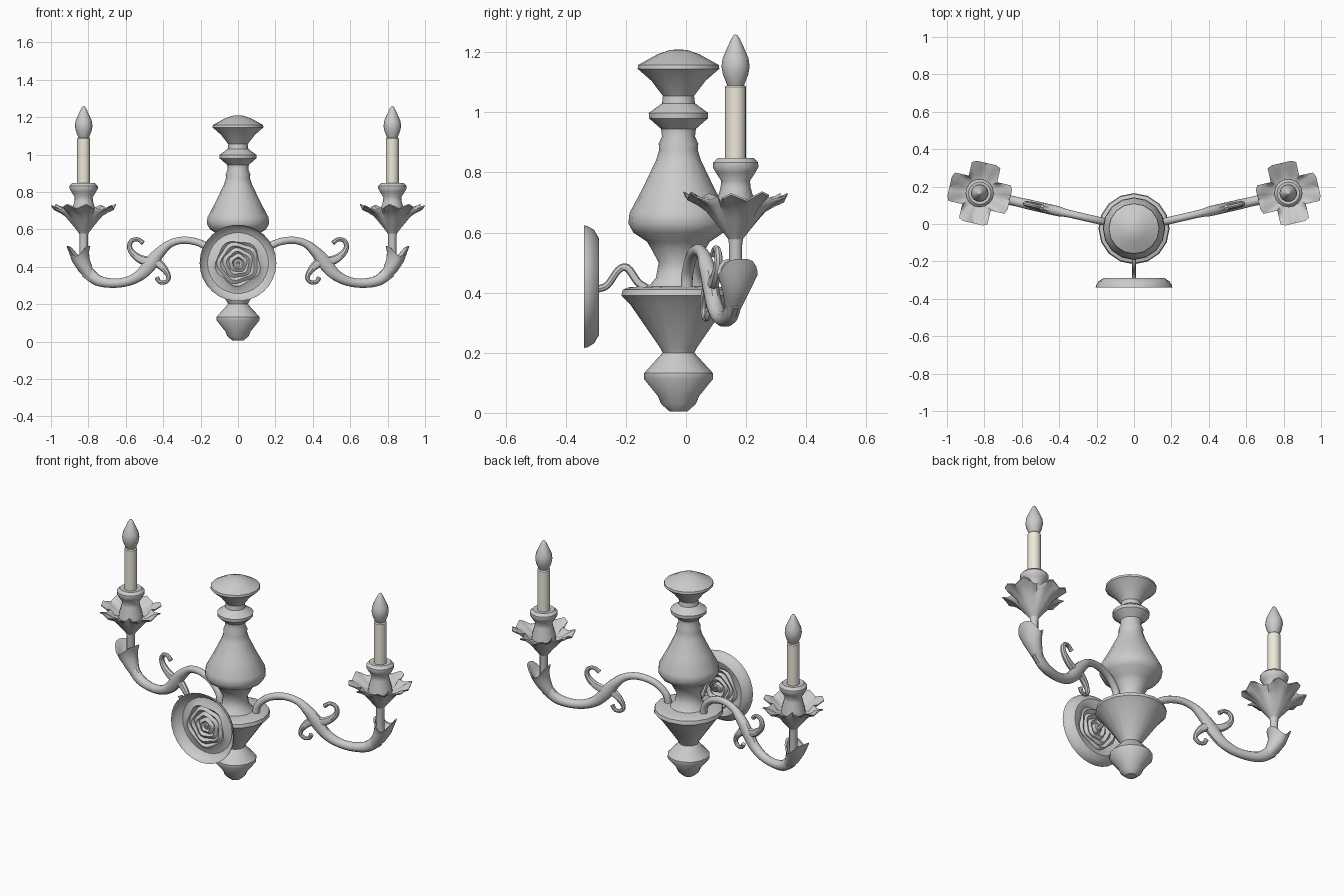
import bpy, bmesh
from math import sin, cos, pi, radians
from mathutils import Vector as V

if "Cube" in bpy.data.objects:
    bpy.data.objects.remove(bpy.data.objects["Cube"])

CY, SLOPE = -0.025, 0.23          # column centre in y, sideways sweep of the arms
CUP = V((0.825, 0.165, 0))        # candle axis
SIDE = V((-SLOPE, 1, 0)).normalized()
ARM_ANGLE = radians(13)

cream = bpy.data.materials.new("cream")
cream.diffuse_color = (0.85, 0.81, 0.70, 1)
cream.use_nodes = True
cream.node_tree.nodes["Principled BSDF"].inputs["Base Color"].default_value = cream.diffuse_color


def skin(name, rings, mirror=False, caps=True, angle=40, mat=None):
    """Bridge a list of closed rings into one object."""
    bm = bmesh.new()
    vs = [[bm.verts.new(p) for p in r] for r in rings]
    n = len(vs[0])
    for a, b in zip(vs, vs[1:]):
        for i in range(n):
            j = (i + 1) % n
            bm.faces.new((a[i], a[j], b[j], b[i]))
    if caps:
        bm.faces.new(vs[0][::-1])
        bm.faces.new(vs[-1])
    bmesh.ops.remove_doubles(bm, verts=bm.verts, dist=0.0002)
    bmesh.ops.recalc_face_normals(bm, faces=bm.faces)
    me = bpy.data.meshes.new(name)
    bm.to_mesh(me)
    bm.free()
    ob = bpy.data.objects.new(name, me)
    bpy.context.collection.objects.link(ob)
    if mat:
        me.materials.append(mat)
    bpy.ops.object.select_all(action='DESELECT')
    ob.select_set(True)
    bpy.context.view_layer.objects.active = ob
    bpy.ops.object.shade_smooth_by_angle(angle=radians(angle))
    if mirror:
        ob.modifiers.new("mirror", 'MIRROR').use_mirror_merge = False
    return ob


def lathe(name, centre, profile, seg=16, **kw):
    """Revolve (radius, z) points about a vertical axis."""
    rings = [[centre + V((r * cos(2 * pi * i / seg), r * sin(2 * pi * i / seg), z))
              for i in range(seg)] for r, z in profile]
    return skin(name, rings, **kw)


def smooth_path(pts, steps=5):
    """Catmull-Rom through tuples of any length."""
    pts = [V(p) for p in pts]
    ext = [2 * pts[0] - pts[1]] + pts + [2 * pts[-1] - pts[-2]]
    out = []
    for a, b, c, d in zip(ext, ext[1:], ext[2:], ext[3:]):
        for k in range(steps):
            t = k / steps
            out.append(0.5 * (2 * b + (c - a) * t + (2 * a - 5 * b + 4 * c - d) * t * t
                              + (3 * b - a - 3 * c + d) * t ** 3))
    return out + [pts[-1]]


def tube(name, pts, place, side, flat, seg=10, **kw):
    """Sweep along (u, z, radius) points lying in one upright plane."""
    path = smooth_path(pts)
    pos = [place(p[0], p[1]) for p in path]
    rings = []
    for i, p in enumerate(pos):
        t = (pos[min(i + 1, len(pos) - 1)] - pos[max(i - 1, 0)]).normalized()
        up, r = side.cross(t), path[i][2]
        rings.append([p + side * min(r, flat) * cos(2 * pi * k / seg)
                      + up * r * sin(2 * pi * k / seg) for k in range(seg)])
    return skin(name, rings, **kw)


def on_arm(x, z):
    return V((x, CY + SLOPE * x, z))


# turned central column
lathe("column", V((0, CY, 0)), [
    (.03, .005), (.058, .03), (.068, .055), (.115, .113), (.115, .132), (.053, .2),
    (.06, .215), (.16, .36), (.19, .39), (.185, .41), (.165, .418), (.10, .42),
    (.075, .45), (.066, .5), (.09, .545), (.105, .57), (.15, .6), (.167, .63),
    (.163, .665), (.118, .75), (.075, .84), (.064, .875), (.066, .895), (.055, .92),
    (.058, .945), (.098, .98), (.099, .998), (.055, 1.03), (.052, 1.055),
    (.09, 1.105), (.136, 1.145), (.134, 1.158), (.07, 1.193), (.03, 1.207), (0, 1.21)])

# wall plate: thin dished shell with a rippled rosette
plate = [(.205, -.34), (.203, -.328), (.19, -.306), (.163, -.29), (.135, -.295),
         (.118, -.306), (.108, -.294), (.09, -.307), (.078, -.294), (.06, -.307),
         (.048, -.294), (.03, -.307), (.022, -.292), (.01, -.29), (0, -.30)]
rings = []
for k, (r, y) in enumerate(plate):
    wob = .06 if 4 < k < 12 else 0
    rings.append([V((r * (1 + wob * cos(5 * a + k // 2)) * cos(a), y,
                     .42 + r * (1 + wob * cos(5 * a + k // 2)) * sin(a)))
                  for a in (2 * pi * i / 30 for i in range(30))])
skin("wall_plate", rings, caps=False)

# bent hook joining plate and column
tube("wall_hook", [(-.30, .41, .012), (-.262, .425, .012), (-.225, .475, .012),
                   (-.195, .482, .013), (-.16, .435, .013), (-.13, .415, .013)],
     lambda y, z: V((0, y, z)), V((1, 0, 0)), .011, seg=8)

# curved arm
tube("arm", [(.115, .40, .02), (.13, .465, .02), (.19, .52, .02), (.28, .542, .02),
             (.36, .525, .021), (.42, .475, .03), (.465, .42, .038), (.52, .358, .031),
             (.59, .322, .026), (.67, .312, .026), (.75, .327, .03), (.81, .375, .036)],
     on_arm, SIDE, .027, mirror=True)

# scroll ornaments branching off the arm
tube("upper_scroll", [(.45, .42, .03), (.52, .44, .023), (.565, .475, .017), (.58, .51, .014),
                      (.567, .54, .012), (.535, .546, .011), (.508, .527, .013)],
     on_arm, SIDE, .018, seg=8, mirror=True)
tube("lower_scroll", [(.46, .44, .03), (.41, .405, .022), (.378, .365, .015), (.372, .335, .012),
                      (.392, .316, .011), (.42, .319, .011), (.434, .343, .013)],
     on_arm, SIDE, .018, seg=8, mirror=True)

# leaf cup at the arm end: open spout with two raised lips
seg, rings = 20, []
for x, z, rx, ry, dip in [(.785, .345, .024, .025, 0), (.815, .385, .036, .038, 0),
                          (.84, .435, .047, .052, .015), (.851, .48, .054, .062, .035),
                          (.853, .512, .064, .068, .055), (.853, .505, .052, .058, .05),
                          (.848, .455, .04, .046, .02), (.84, .42, .005, .005, 0)]:
    tilt = .5 * (1 - min(1, (z - .345) / .12))
    rings.append([on_arm(x, z) + SIDE * ry * sin(a)
                  + V((cos(ARM_ANGLE), sin(ARM_ANGLE), -tilt)) * rx * cos(a)
                  - V((0, 0, dip * sin(a) ** 4))
                  for a in (2 * pi * i / seg for i in range(seg))])
skin("leaf_cup", rings, mirror=True, angle=50)

# stem between leaf cup and drip pan
lathe("candle_stem", CUP, [(.022, .41), (.022, .56), (.028, .60)], seg=12, mirror=True)

# four-petalled drip pan: radius blends from round to a cross outline
seg, rings = 40, []
for r, z, w in [(.022, .575), (.045, .605), (.08, .645), (.105, .675), (.135, .70),
                (.172, .722), (.171, .728), (.133, .707), (.10, .683), (.05, .67)] and [
                (.022, .575, 0), (.045, .605, .05), (.078, .645, .15), (.103, .675, .4),
                (.135, .698, .75), (.17, .716, 1), (.17, .722, 1), (.133, .706, .75),
                (.10, .684, .4), (.05, .67, 0)]:
    ring = []
    for i in range(seg):
        a = 2 * pi * i / seg
        d = abs((a + pi / 4) % (pi / 2) - pi / 4)       # angle from petal centre
        cross = min(.165 / cos(d), .078 / max(sin(d), .01)) / .17
        rr = r * (1 + w * (cross - 1))
        lift = w * (.012 * cos(16 * d / 1.6 + pi) + .004 * sin(3 * a))
        ring.append(CUP + V((rr * cos(a + ARM_ANGLE), rr * sin(a + ARM_ANGLE), z + lift)))
    rings.append(ring)
skin("petal_drip_pan", rings, mirror=True)

# candle socket
lathe("candle_socket", CUP, [(.068, .665), (.064, .70), (.05, .75), (.048, .772), (.066, .80),
                             (.076, .818), (.075, .833), (.06, .848), (.03, .845)],
      mirror=True)

# candle sleeve and flame bulb
lathe("candle", CUP, [(.035, .835), (.035, 1.085), (.03, 1.09)], mirror=True, mat=cream)
lathe("flame_bulb", CUP, [(.022, 1.08), (.03, 1.095), (.042, 1.125), (.047, 1.152),
                          (.043, 1.18), (.028, 1.215), (.014, 1.245), (.006, 1.257), (0, 1.26)],
      mirror=True)
